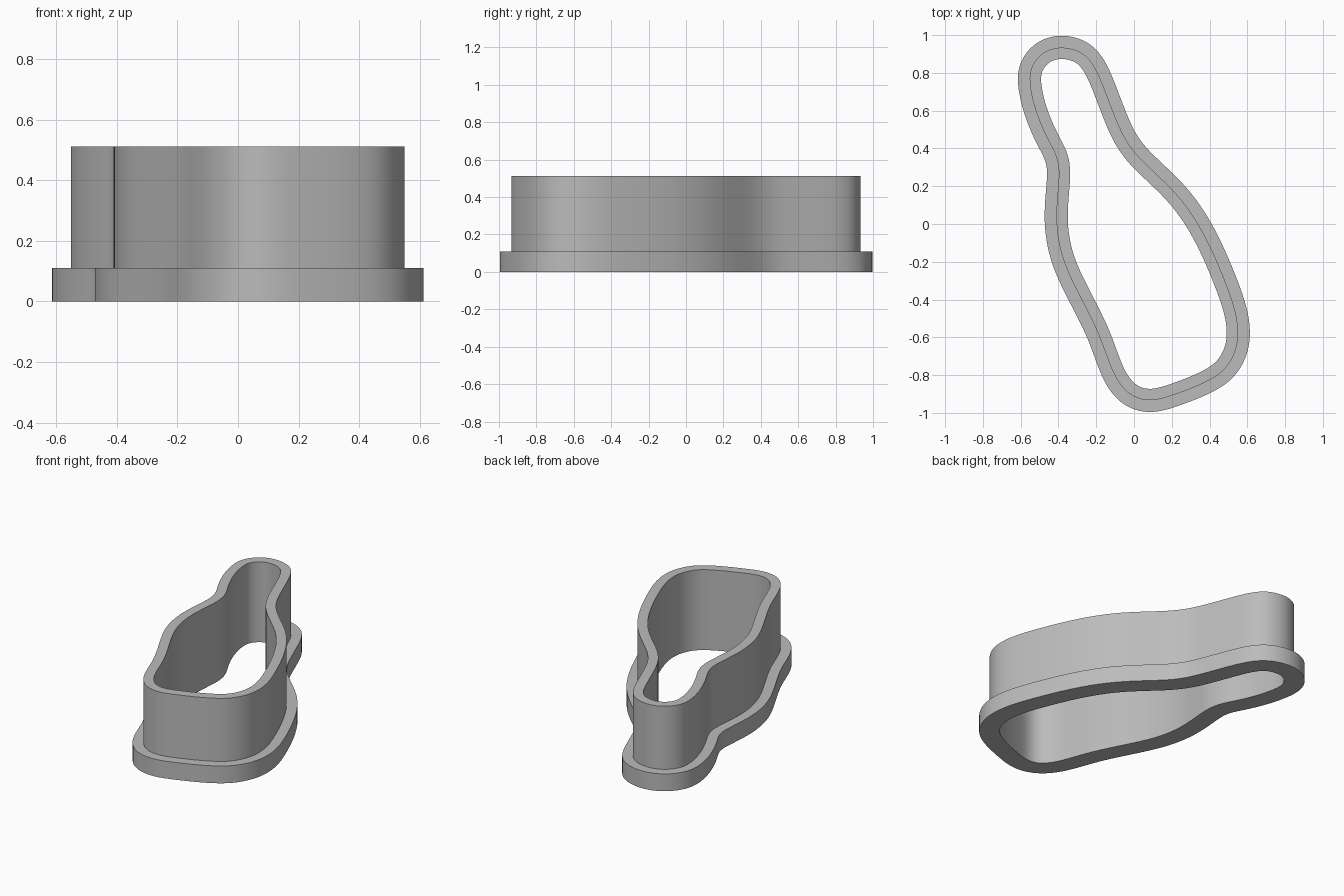
import bpy
import bmesh
from mathutils import Vector

default_cube = bpy.data.objects.get("Cube")
if default_cube:
    bpy.data.objects.remove(default_cube, do_unlink=True)

# Outline of the upright wall's outer face, clockwise from the narrow tip
OUTLINE = [
    (-.384, .937), (-.278, .91), (-.214, .841), (-.167, .741), (-.114, .603),
    (-.056, .466), (.019, .36), (.124, .259), (.23, .153), (.325, .026),
    (.41, -.132), (.484, -.307), (.537, -.46), (.553, -.587), (.532, -.688),
    (.474, -.778), (.373, -.841), (.241, -.894), (.098, -.937), (-.013, -.91),
    (-.087, -.831), (-.135, -.725), (-.183, -.593), (-.246, -.46),
    (-.325, -.307), (-.384, -.164), (-.412, 0), (-.405, .159), (-.396, .28),
    (-.415, .37), (-.463, .46), (-.521, .598), (-.553, .741), (-.542, .836),
    (-.479, .91),
]

# Stepped cross-section: outward offset from the outline, and height
SECTION = [(-.06, 0), (.0625, 0), (.0625, .11), (0, .11), (0, .512), (-.06, .512)]


def smooth_loop(points, steps=6, passes=8):
    """Closed spline through the points, lightly relaxed."""
    pts = [Vector(p) for p in points]
    n = len(pts)
    loop = []
    for i in range(n):
        a, b, c, d = (pts[(i + k) % n] for k in (-1, 0, 1, 2))
        for s in range(steps):
            t = s / steps
            loop.append(b + (c - a) * t / 2
                        + (a * 2 - b * 5 + c * 4 - d) * t ** 2 / 2
                        + (b * 3 - a - c * 3 + d) * t ** 3 / 2)
    for _ in range(passes):
        loop = [p / 2 + (loop[i - 1] + loop[(i + 1) % len(loop)]) / 4
                for i, p in enumerate(loop)]
    return loop


def sweep(name, loop, section, material):
    """Carry the cross-section round the closed loop."""
    bm = bmesh.new()
    count = len(loop)
    rings = []
    for i, p in enumerate(loop):
        along = (loop[(i + 1) % count] - loop[i - 1]).normalized()
        outward = Vector((-along.y, along.x))
        rings.append([bm.verts.new((*(p + outward * off), z)) for off, z in section])
    for i, ring in enumerate(rings):
        following = rings[(i + 1) % count]
        for j in range(len(section)):
            k = (j + 1) % len(section)
            bm.faces.new((ring[j], ring[k], following[k], following[j]))
    bmesh.ops.recalc_face_normals(bm, faces=bm.faces)
    mesh = bpy.data.meshes.new(name)
    bm.to_mesh(mesh)
    bm.free()
    mesh.materials.append(material)
    obj = bpy.data.objects.new(name, mesh)
    bpy.context.collection.objects.link(obj)
    bpy.ops.object.select_all(action='DESELECT')
    obj.select_set(True)
    bpy.context.view_layer.objects.active = obj
    bpy.ops.object.shade_smooth_by_angle()
    return obj


# Plain grey material
grey = bpy.data.materials.new("plain grey")
grey.use_nodes = True
colour = (.5, .5, .5, 1)
grey.diffuse_color = colour
grey.node_tree.nodes["Principled BSDF"].inputs["Base Color"].default_value = colour

# Open wall with a wider flange round its foot
sweep("flanged_wall", smooth_loop(OUTLINE), SECTION, grey)
